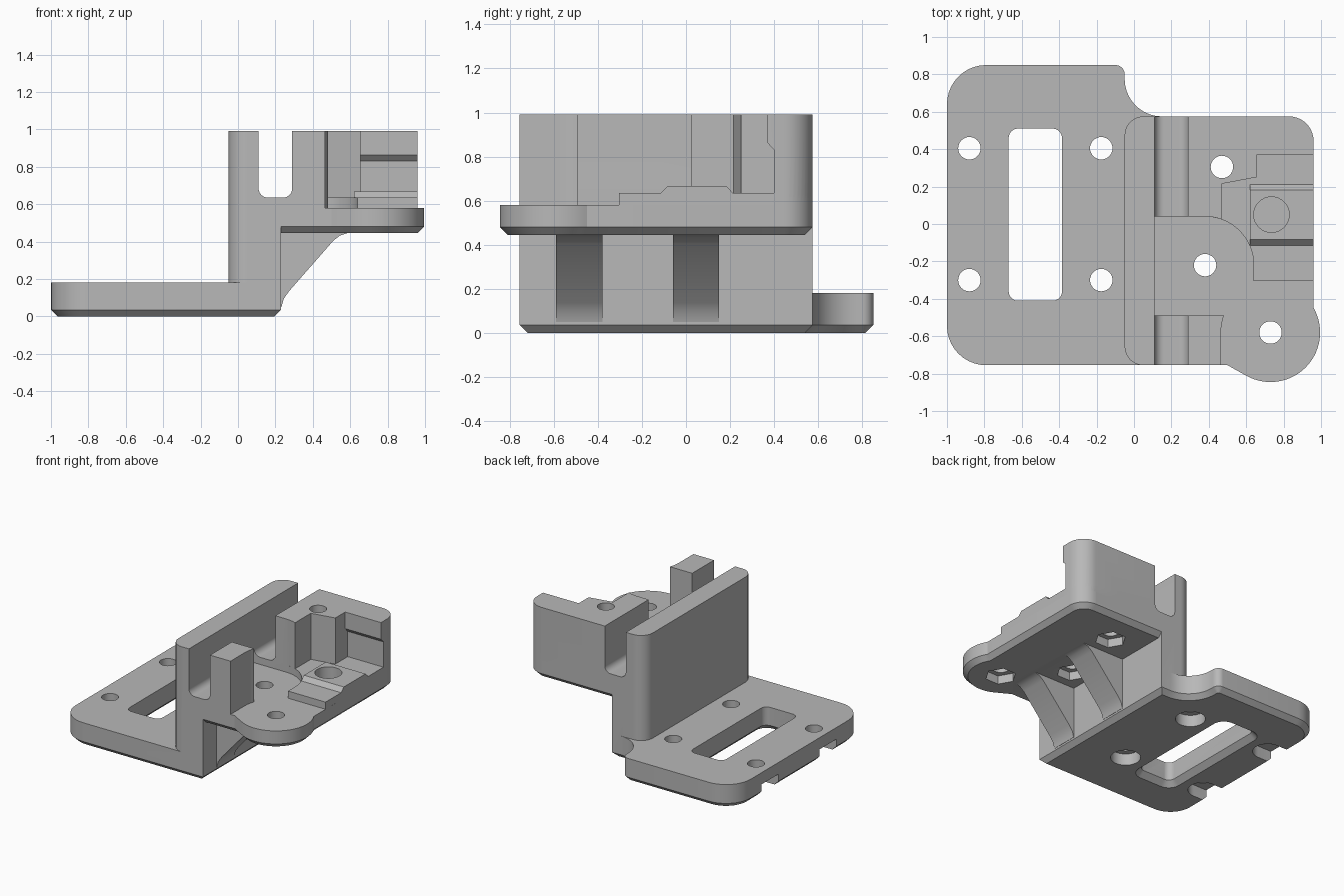
import bpy, bmesh, math
from mathutils import Vector

if "Cube" in bpy.data.objects:
    bpy.data.objects.remove(bpy.data.objects["Cube"])

grey = bpy.data.materials.new("plain_grey")
grey.diffuse_color = (0.48, 0.48, 0.48, 1)
grey.use_nodes = True
grey.node_tree.nodes["Principled BSDF"].inputs["Base Color"].default_value = grey.diffuse_color


def arc(cx, cy, r, a0, a1, n=16):
    """Points on an arc, angles in degrees."""
    return [(cx + r * math.cos(math.radians(a0 + (a1 - a0) * i / n)),
             cy + r * math.sin(math.radians(a0 + (a1 - a0) * i / n))) for i in range(n + 1)]


def rounded(pts, n=10):
    """Fillet every (x, y, r) corner of an outline; plain (x, y) corners stay sharp."""
    out = []
    for i, p in enumerate(pts):
        c = Vector(p[:2])
        if len(p) < 3:
            out.append(tuple(c))
            continue
        u = (Vector(pts[i - 1][:2]) - c).normalized()
        v = (Vector(pts[(i + 1) % len(pts)][:2]) - c).normalized()
        half = u.angle(v) / 2
        centre = c + (u + v).normalized() * p[2] / math.sin(half)
        s = c + u * p[2] / math.tan(half) - centre
        e = c + v * p[2] / math.tan(half) - centre
        turn = s.angle_signed(e)          # clockwise positive
        for k in range(n + 1):
            a = -turn * k / n
            out.append((centre.x + s.x * math.cos(a) - s.y * math.sin(a),
                        centre.y + s.x * math.sin(a) + s.y * math.cos(a)))
    return out


def prism(name, pts, lo, hi, axis="z", chamfer=0, end="lo"):
    """Extrude an outline along an axis, optionally chamfering one end."""
    place = {"z": lambda a, b, h: (a, b, h),
             "y": lambda a, b, h: (a, h, b),
             "x": lambda a, b, h: (h, a, b)}[axis]
    bm = bmesh.new()
    pts = rounded(pts)
    bot = [bm.verts.new(place(a, b, lo)) for a, b in pts]
    top = [bm.verts.new(place(a, b, hi)) for a, b in pts]
    caps = {"lo": bm.faces.new(bot[::-1]), "hi": bm.faces.new(top)}
    n = len(pts)
    for i in range(n):
        j = (i + 1) % n
        bm.faces.new((bot[i], bot[j], top[j], top[i]))
    bmesh.ops.recalc_face_normals(bm, faces=bm.faces[:])
    if chamfer:
        bmesh.ops.bevel(bm, geom=list(caps[end].edges), offset=chamfer,
                        offset_type='OFFSET', segments=1, affect='EDGES')
    me = bpy.data.meshes.new(name)
    bm.to_mesh(me)
    bm.free()
    me.materials.append(grey)
    ob = bpy.data.objects.new(name, me)
    bpy.context.collection.objects.link(ob)
    return ob


def rect(x0, y0, x1, y1, r=0):
    c = [(x0, y0), (x1, y0), (x1, y1), (x0, y1)]
    return [p + (r,) for p in c] if r else c


def circle(x, y, r, n=32):
    return arc(x, y, r, 0, 360, n)[:-1]


F, B = -0.755, 0.575      # front and back faces

# base plate with a scooped back corner
bracket = prism("bracket", [(-1, F, .21), (.23, F), (.23, B), (-.05, B, .2),
                            (-.05, .85, .05), (-1, .85, .21)], 0, .18, chamfer=.035)

scoop = math.degrees(math.acos(.09 / .26))
solids = [
    # upright wall and column
    prism("wall", [(-.05, F, .1), (.11, F), (.11, B), (-.05, B, .1)], .1, .99),
    prism("column", rect(.06, F, .23, B), .1, .5),
    # platform with a round lobe at the front right
    prism("platform", [(.06, F), (.50, F)] + arc(.73, -.58, .265, 240, 389.7, 28)
          + [(.96, B, .13), (.06, B)], .445, .58, chamfer=.035),
    # raised floor around the round pocket
    prism("raised_floor", [(.06, .04)] + arc(.38, -.22, .26, 90, 0)
          + [(.64, -.305), (.96, -.305), (.96, B, .13), (.06, B)], .5, .635),
    prism("floor_ridge", [(-.115, .6), (-.115, .635), (-.083, .667), (.183, .667),
                          (.212, .635), (.212, .6)], .62, .96, "x"),
    # tall blocks at the back and front
    prism("back_block", [(.06, .04)] + arc(.38, -.22, .26, 90, scoop, 6)
          + [(.47, .215), (.655, .25), (.655, .37), (.96, .37), (.96, B, .13), (.06, B)],
          .5, .99),
    prism("front_block", [(.06, F), (.465, F)] + arc(.73, -.58, .265, 180, 160, 5)
          + [(.06, -.49)], .5, .99),
]
# diagonal ribs under the platform
for y in (-.59, -.06):
    solids.append(prism("rib", [(.2, .05), (.232, .05), (.245, .095), (.275, .137), (.51, .405),
                                (.545, .432), (.59, .447), (.59, .47), (.2, .47)],
                        y, y + .21, "y"))

cutters = [
    # long groove beside the wall
    prism("groove", [(.11, .635, .05), (.29, .635, .05), (.29, 1.1), (.11, 1.1)], -1, 1, "y"),
    # undercut in the back block
    prism("undercut", [(.3, .635), (.4, .635), (.4, .83), (.37, .862), (.3, .862)],
          .655, 1.1, "x"),
    # window in the base, chamfered below
    prism("window", rect(-.67, -.41, -.385, .51, .05), -.1, .3),
    prism("window_chamfer", rect(-.71, -.45, -.345, .55, .09), -.05, .04, chamfer=.04, end="hi"),
    # blind bore in the ridge
    prism("bore", circle(.735, .05, .095), .52, .8),
]
# base screw holes with counterbores, the outer ones open to the edge
for y in (-.30, .405):
    cutters += [prism("hole", circle(x, y, .06), -.1, .3) for x in (-.88, -.175)]
    cutters.append(prism("counterbore", circle(-.175, y, .105), -.1, .09))
    cutters.append(prism("open_counterbore", arc(-.88, y, .105, -90, 90)
                         + [(-1.1, y + .105), (-1.1, y - .105)], -.1, .09))
# platform screw holes with hexagonal nut pockets
for x, y in ((.47, .305), (.38, -.22), (.73, -.58)):
    cutters.append(prism("hole", circle(x, y, .06), .4, 1.1))
    cutters.append(prism("nut_pocket", circle(x, y, .11, 6), .4, .51))

# combine everything into one solid
bpy.context.view_layer.objects.active = bracket
for op, parts in (('UNION', solids), ('DIFFERENCE', cutters)):
    for part in parts:
        mod = bracket.modifiers.new("join", 'BOOLEAN')
        mod.operation, mod.solver, mod.object = op, 'EXACT', part
        bpy.ops.object.modifier_apply(modifier=mod.name)
        bpy.data.objects.remove(part)

bpy.ops.object.select_all(action='DESELECT')
bracket.select_set(True)
bpy.ops.object.shade_smooth_by_angle(angle=math.radians(25))
